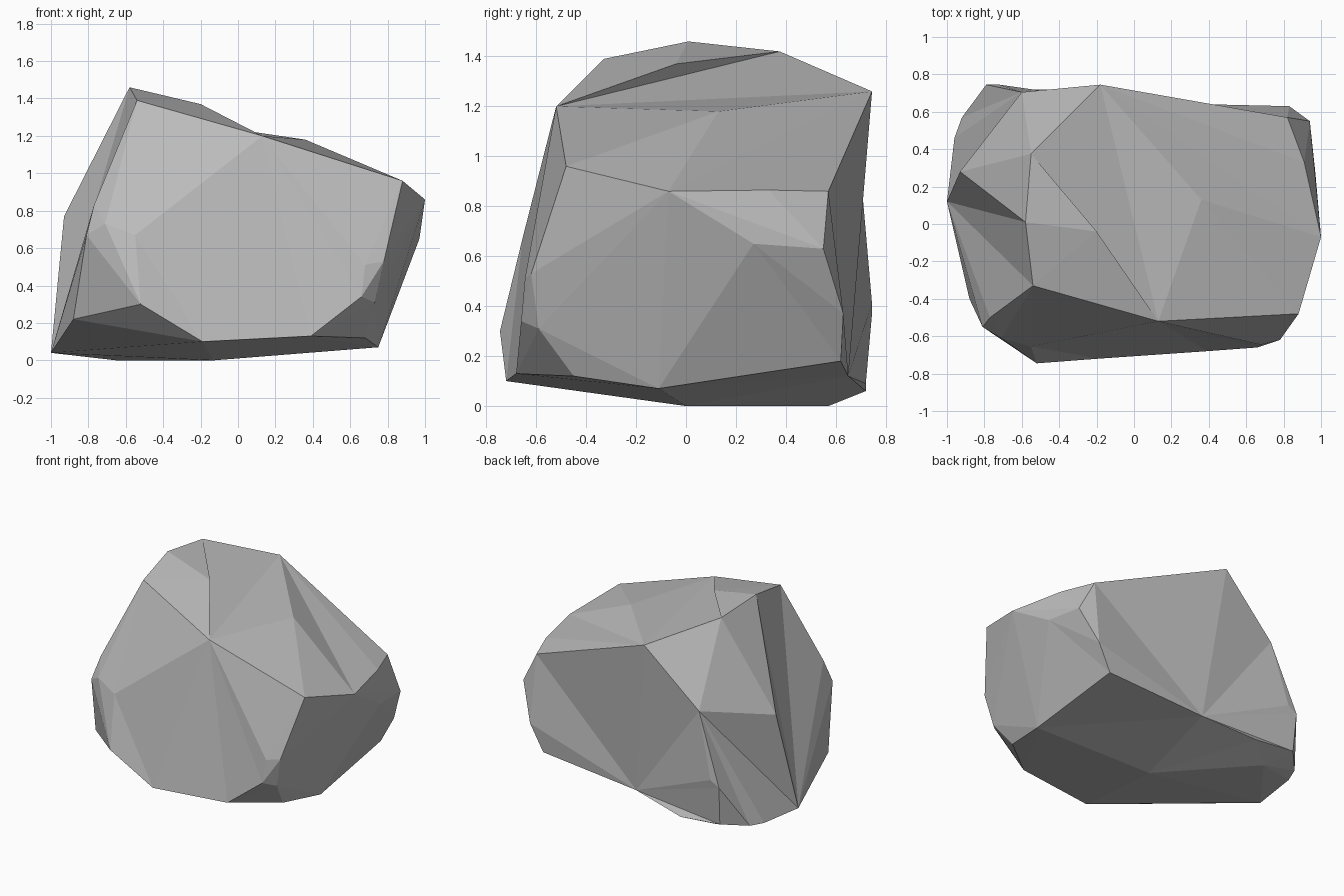
import bpy
import bmesh
from mathutils import Vector

default_cube = bpy.data.objects.get("Cube")
if default_cube:
    bpy.data.objects.remove(default_cube, do_unlink=True)

HEART = Vector((0, 0, .6))


def make_material(name, colour):
    material = bpy.data.materials.new(name)
    material.use_nodes = True
    material.diffuse_color = colour
    material.node_tree.nodes["Principled BSDF"].inputs["Base Color"].default_value = colour
    return material


def edge_in_the_way(start, end):
    """Find the edge beside start that the straight line to end must cross."""
    way = end.co - start.co
    across = way.cross(start.co - HEART)
    for face in start.link_faces:
        edge = next(e for e in face.edges if start not in e.verts)
        first, second = [v.co - start.co for v in edge.verts]
        side_a, side_b = first.dot(across), second.dot(across)
        if side_a * side_b < 0:
            crossing = first.lerp(second, side_a / (side_a - side_b))
            if crossing.dot(way) > 0:
                return edge
    return None


def crease(shell, start, end):
    """Turn edges until start and end are joined, which may leave a hollow."""
    for attempt in range(len(shell.verts)):
        if shell.edges.get((start, end)):
            return
        edge = edge_in_the_way(start, end)
        if edge is None:
            return
        bmesh.ops.rotate_edges(shell, edges=[edge], use_ccw=False)


def build_stone(name, corners, creases, settled, material):
    """Wrap the corners in flat facets, then turn the creases and sink the hollows."""
    shell = bmesh.new()
    points = {label: shell.verts.new(place) for label, place in corners.items()}
    bmesh.ops.convex_hull(shell, input=shell.verts[:], use_existing_faces=False)
    loose = [v for v in shell.verts if not v.link_faces]
    bmesh.ops.delete(shell, geom=loose, context="VERTS")
    for start, ends in creases:
        for end in ends.split():
            if points[start].is_valid and points[end].is_valid:
                crease(shell, points[start], points[end])
    for label, place in settled.items():
        points[label].co = place
    bmesh.ops.recalc_face_normals(shell, faces=shell.faces[:])
    mesh = bpy.data.meshes.new(name)
    shell.to_mesh(mesh)
    shell.free()
    mesh.materials.append(material)
    stone = bpy.data.objects.new(name, mesh)
    bpy.context.scene.collection.objects.link(stone)


corners = {
    # Sloping crown, high on one side
    "brow": (-.54, -.33, 1.39), "ridge": (.13, -.52, 1.2), "peak": (-.58, .01, 1.46),
    "crest": (-.55, .375, 1.42), "nape": (-.18, .745, 1.26), "saddle": (-.2, -.04, 1.37),
    "valley": (.36, .13, 1.18),
    # Low shoulder
    "shoulder": (.88, -.48, .96), "point": (1, -.07, .86), "step": (.91, .33, .865),
    "corner": (.82, .57, .86), "elbow": (.94, .55, .63), "dip": (.97, .27, .65),
    "hip": (.83, .63, .37),
    # Tall flank and back
    "flank": (-.93, .28, .77), "back": (-.6, .705, .87),
    "nick": (-.79, .745, .37), "nick_top": (-.72, .745, .41),
    # Chipped front corners
    "cheek": (-.55, -.655, .67), "chip_top": (-.71, -.61, .73), "chip_side": (-.81, -.55, .67),
    "chip_tip": (-.77, -.5, .83), "notch_foot": (.66, -.66, .34), "notch": (.68, -.645, .51),
    "notch_top": (.78, -.62, .53), "notch_side": (.73, -.59, .31),
    # Undercut rim around the foot
    "keel": (.75, -.11, .07), "rim_a": (.68, -.45, .12), "rim_b": (.39, -.68, .13),
    "rim_c": (-.19, -.72, .1), "chin": (-.52, -.745, .3), "jaw": (-.88, -.4, .22),
    "toe": (-1, .12, .04), "rim_d": (-.96, .46, .05), "rim_e": (-.92, .57, .06),
    "rim_f": (-.78, .72, .09), "rim_g": (-.46, .72, .06), "heel": (-.05, .74, .05),
    "rim_h": (.73, .62, .18),
    # Points of contact with the ground
    "foot": (-.13, 0, 0), "foot_back": (-.65, .57, 0),
}

# Edges that break the rounded outline into hollows
creases = [
    ("ridge", "saddle nape valley cheek rim_c rim_b"),
    ("nape", "valley point back"),
    ("valley", "point"),
    ("toe", "peak chip_side chip_tip brow"),
    ("jaw", "chip_side"),
    ("cheek", "rim_c chin brow"),
    ("heel", "nape corner back rim_h foot"),
    ("back", "rim_g flank toe crest"),
    ("crest", "flank"),
    ("dip", "keel rim_h"),
    ("foot", "rim_g"),
]

settled = {"heel": (-.05, .65, .12)}

stone_grey = make_material("stone grey", (.5, .5, .5, 1))
build_stone("boulder", corners, creases, settled, stone_grey)
